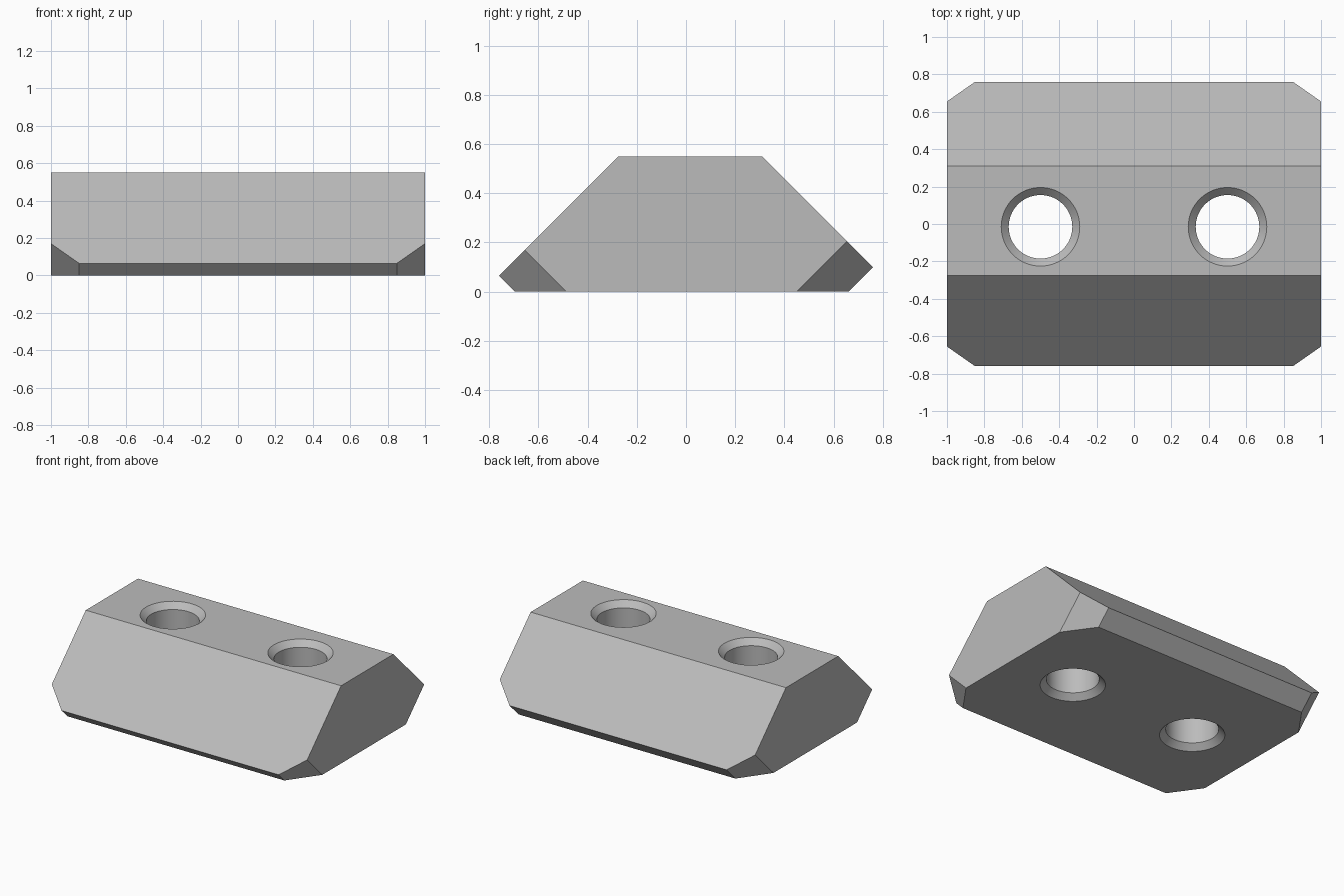
import bpy
import bmesh
import math
from mathutils import Vector

cube = bpy.data.objects.get("Cube")
if cube:
    bpy.data.objects.remove(cube, do_unlink=True)

HEIGHT = 0.55
HOLE_R, RIM_R = 0.17, 0.21
SINK = RIM_R - HOLE_R
SEGMENTS = 64

grey = bpy.data.materials.new("plain grey")
grey.use_nodes = True
grey.diffuse_color = (0.5, 0.5, 0.5, 1)
grey.node_tree.nodes["Principled BSDF"].inputs["Base Color"].default_value = grey.diffuse_color


def make_object(name, bm):
    bmesh.ops.recalc_face_normals(bm, faces=bm.faces)
    mesh = bpy.data.meshes.new(name)
    bm.to_mesh(mesh)
    bm.free()
    mesh.materials.append(grey)
    obj = bpy.data.objects.new(name, mesh)
    bpy.context.collection.objects.link(obj)
    return obj


def slice_off(bm, point, normal):
    """Cut away everything on the normal's side and cap the cut."""
    geom = bm.verts[:] + bm.edges[:] + bm.faces[:]
    cut = bmesh.ops.bisect_plane(bm, geom=geom, dist=1e-5, plane_co=point,
                                 plane_no=normal, clear_outer=True)
    edges = [e for e in cut["geom_cut"] if isinstance(e, bmesh.types.BMEdge)]
    bmesh.ops.holes_fill(bm, edges=edges, sides=0)


# Block: side profile (y, z) extruded along x
profile = [(-0.695, 0), (0.66, 0), (0.76, 0.10), (0.31, HEIGHT),
           (-0.275, HEIGHT), (-0.76, 0.065)]
bm = bmesh.new()
face = bm.faces.new([bm.verts.new((-1, y, z)) for y, z in profile])
ext = bmesh.ops.extrude_face_region(bm, geom=[face])
bmesh.ops.translate(bm, vec=(2, 0, 0),
                    verts=[v for v in ext["geom"] if isinstance(v, bmesh.types.BMVert)])
bmesh.ops.recalc_face_normals(bm, faces=bm.faces)

# Slanted lower corners at all four ends
for side in (-1, 1):
    for depth, y_low, y_end in ((-1, -0.695, -0.485), (1, 0.66, 0.45)):
        along = Vector((0.15 * side, y_end - y_low, 0))
        normal = along.cross(Vector((0, depth, 1)))
        if normal.x * side < 0:
            normal.negate()
        slice_off(bm, Vector((side, y_end, 0)), normal)
block = make_object("block", bm)


# Through holes, countersunk at both ends
def hole_cutter(x, y):
    over = 0.02
    rings = [(RIM_R + over, -over), (HOLE_R, SINK),
             (HOLE_R, HEIGHT - SINK), (RIM_R + over, HEIGHT + over)]
    bm = bmesh.new()
    loops = [[bm.verts.new((x + r * math.cos(a), y + r * math.sin(a), z))
              for a in (2 * math.pi * i / SEGMENTS for i in range(SEGMENTS))]
             for r, z in rings]
    for low, high in zip(loops, loops[1:]):
        for i in range(SEGMENTS):
            j = (i + 1) % SEGMENTS
            bm.faces.new((low[i], low[j], high[j], high[i]))
    bm.faces.new(loops[0])
    bm.faces.new(loops[-1])
    return make_object("hole_cutter", bm)


bpy.ops.object.select_all(action="DESELECT")
block.select_set(True)
bpy.context.view_layer.objects.active = block
for x in (-0.5, 0.5):
    cutter = hole_cutter(x, -0.015)
    cutter.hide_render = True
    mod = block.modifiers.new("hole", "BOOLEAN")
    mod.operation = "DIFFERENCE"
    mod.solver = "EXACT"
    mod.object = cutter
    bpy.ops.object.modifier_apply(modifier=mod.name)
    bpy.data.objects.remove(cutter, do_unlink=True)

bpy.ops.object.shade_smooth_by_angle(angle=math.radians(25))
